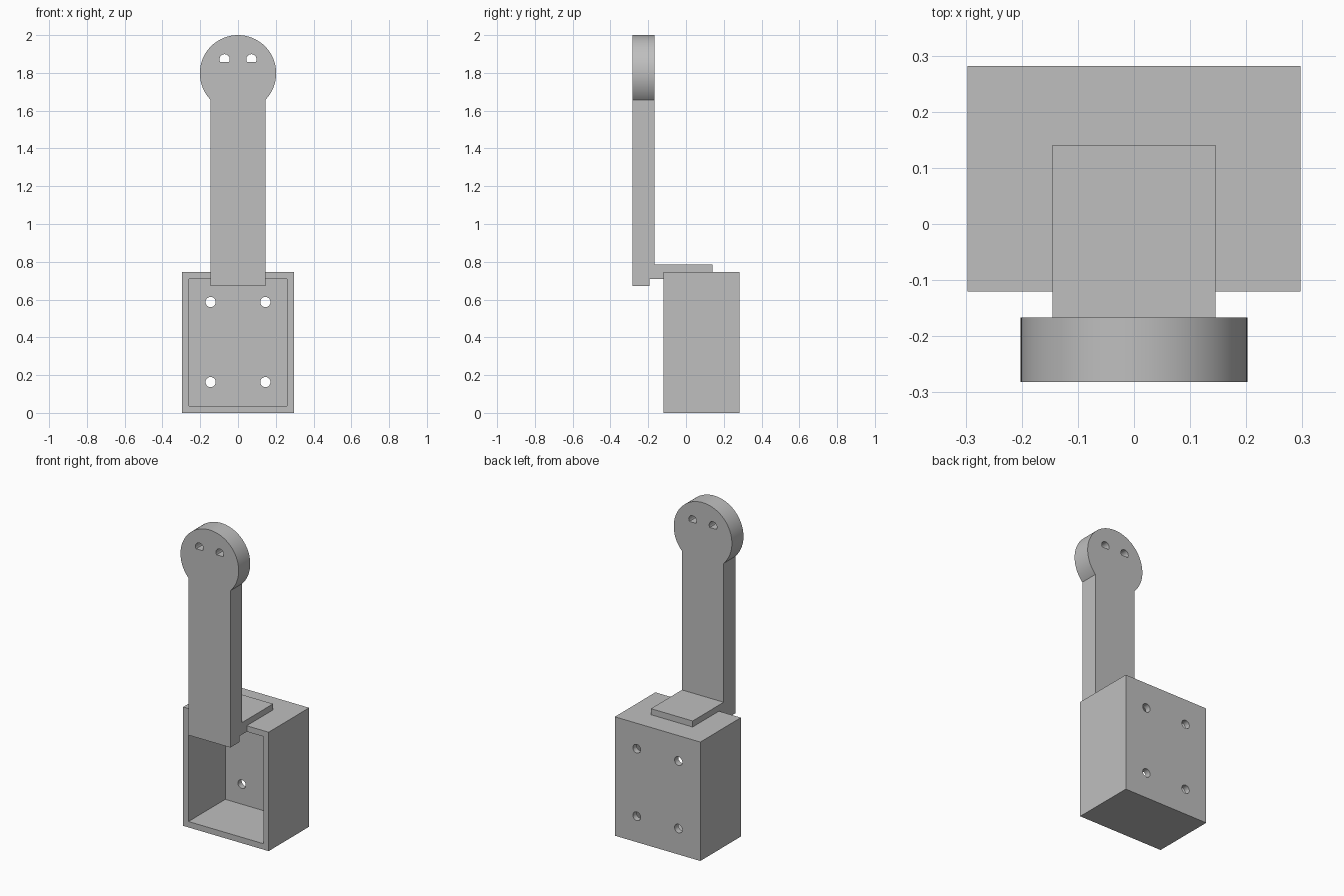
import bpy, bmesh, math
from mathutils import Vector, Matrix

cube = bpy.data.objects.get("Cube")
if cube:
    bpy.data.objects.remove(cube, do_unlink=True)

grey = bpy.data.materials.new("plain grey")
grey.use_nodes = True
grey.diffuse_color = (0.52, 0.52, 0.52, 1)
grey.node_tree.nodes["Principled BSDF"].inputs["Base Color"].default_value = (0.52, 0.52, 0.52, 1)


def finish(name, bm):
    bmesh.ops.recalc_face_normals(bm, faces=bm.faces)
    mesh = bpy.data.meshes.new(name)
    bm.to_mesh(mesh)
    bm.free()
    mesh.materials.append(grey)
    obj = bpy.data.objects.new(name, mesh)
    bpy.context.collection.objects.link(obj)
    return obj


def block(name, low, high):
    low, high = Vector(low), Vector(high)
    bm = bmesh.new()
    bmesh.ops.create_cube(bm, size=1, matrix=Matrix.Translation((low + high) / 2)
                          @ Matrix.Diagonal((high - low).to_4d()))
    return finish(name, bm)


def rod(name, x, z, radius, y0, y1, sides):
    """Cylinder running along y."""
    bm = bmesh.new()
    bmesh.ops.create_cone(bm, cap_ends=True, segments=sides, radius1=radius, radius2=radius,
                          depth=y1 - y0, matrix=Matrix.Translation((x, (y0 + y1) / 2, z))
                          @ Matrix.Rotation(math.pi / 2, 4, "X"))
    return finish(name, bm)


def side_profile(name, points, half_width):
    """Extrude a (y, z) outline across x."""
    bm = bmesh.new()
    face = bm.faces.new([bm.verts.new((-half_width, y, z)) for y, z in points])
    new = bmesh.ops.extrude_face_region(bm, geom=[face])["geom"]
    bmesh.ops.translate(bm, vec=(2 * half_width, 0, 0),
                        verts=[v for v in new if isinstance(v, bmesh.types.BMVert)])
    return finish(name, bm)


def combine(obj, other, operation):
    mod = obj.modifiers.new("combine", "BOOLEAN")
    mod.operation, mod.solver, mod.object = operation, "EXACT", other
    bpy.context.view_layer.objects.active = obj
    bpy.ops.object.modifier_apply(modifier=mod.name)
    bpy.data.objects.remove(other, do_unlink=True)


def smooth(obj):
    bpy.ops.object.select_all(action="DESELECT")
    obj.select_set(True)
    bpy.context.view_layer.objects.active = obj
    bpy.ops.object.shade_smooth_by_angle(angle=math.radians(30))


HALF, FRONT, BACK, TOP, WALL = 0.297, -0.12, 0.282, 0.747, 0.037
HOLE = 0.027

# Open-fronted box with four screw holes in its back wall
box = block("open_box", (-HALF, FRONT, 0), (HALF, BACK, TOP))
combine(box, block("cavity", (WALL - HALF, FRONT - 0.1, WALL),
                   (HALF - WALL, BACK - WALL, TOP - WALL)), "DIFFERENCE")
for x in (-0.145, 0.145):
    for z in (0.163, 0.587):
        combine(box, rod("screw_hole", x, z, HOLE, BACK - 0.1, BACK + 0.1, 32), "DIFFERENCE")
smooth(box)

# Round head with two holes, joined to the upright arm and its mounting tab
arm_front, arm_back = -0.282, -0.167
arm = rod("arm_bracket", 0, 1.798, 0.202, arm_front, arm_back, 96)
for x in (-0.071, 0.071):
    combine(arm, rod("head_hole", x, 1.872, HOLE, arm_front - 0.1, arm_back + 0.1, 32), "DIFFERENCE")
outline = [(arm_front, 0.672), (-0.192, 0.672), (-0.192, TOP - WALL), (FRONT, TOP - WALL),
           (FRONT, TOP), (0.141, TOP), (0.141, 0.785), (arm_back, 0.785),
           (arm_back, 1.857), (arm_front, 1.857)]
combine(arm, side_profile("upright", outline, 0.145), "UNION")
smooth(arm)
